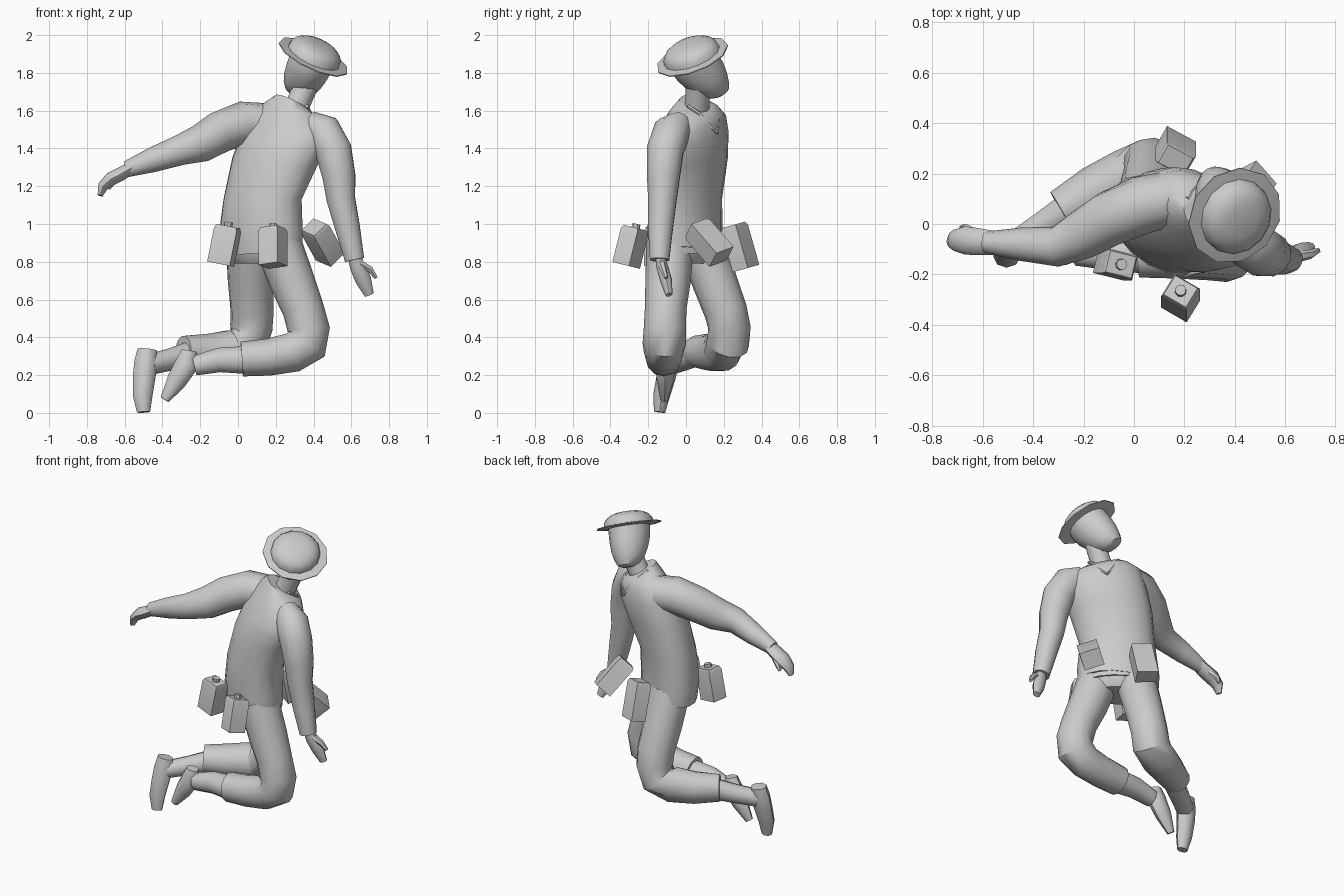
import bpy, bmesh, math
from mathutils import Vector, Matrix

grey = bpy.data.materials.new("plain_grey")
grey.diffuse_color = (0.6, 0.6, 0.6, 1)

F = Vector((0.6, 0.8, 0))      # chest direction
R = Vector((0.8, -0.6, 0))     # towards the figure's right shoulder
Z = Vector((0, 0, 1))


def finish(name, bm, angle=40):
    bmesh.ops.recalc_face_normals(bm, faces=bm.faces)
    me = bpy.data.meshes.new(name)
    bm.to_mesh(me)
    bm.free()
    me.materials.append(grey)
    ob = bpy.data.objects.new(name, me)
    bpy.context.collection.objects.link(ob)
    bpy.ops.object.select_all(action='DESELECT')
    bpy.context.view_layer.objects.active = ob
    ob.select_set(True)
    bpy.ops.object.shade_smooth_by_angle(angle=math.radians(angle))
    return ob


def loft(name, rings, n=14, angle=40):
    """rings: (centre, u, v) ellipses joined into a closed skin"""
    bm = bmesh.new()
    rows = []
    for c, u, v in rings:
        rows.append([bm.verts.new(c + u * math.cos(t) + v * math.sin(t))
                     for t in (2 * math.pi * i / n for i in range(n))])
    for a, b in zip(rows, rows[1:]):
        for i in range(n):
            j = (i + 1) % n
            bm.faces.new((a[i], a[j], b[j], b[i]))
    bm.faces.new(rows[0][::-1])
    bm.faces.new(rows[-1])
    return finish(name, bm, angle)


def limb(name, pts, n=12, wide=1.0, ref=(0, 1, 0), angle=45):
    """pts: (x, y, z, radius) along the limb; wide stretches along ref"""
    p = [Vector(q[:3]) for q in pts]
    rings = []
    for i, q in enumerate(pts):
        t = (p[min(i + 1, len(p) - 1)] - p[max(i - 1, 0)]).normalized()
        r = Vector(ref)
        u = (r - t * r.dot(t)).normalized()
        rings.append((p[i], u * q[3] * wide, t.cross(u) * q[3]))
    return loft(name, rings, n, angle)


# shirt: (x, y, z, half width, half depth, sideways slope, forward slope)
shirt = [(.125, 0, .855, .245, .16, .08, .1), (.12, -.005, .95, .25, .167, .05, 0),
         (.13, 0, 1.13, .23, .165, 0, 0), (.195, .015, 1.33, .25, .178, -.1, 0),
         (.247, .022, 1.45, .25, .172, -.2, 0), (.275, .027, 1.53, .24, .145, -.25, 0),
         (.295, .042, 1.6, .165, .112, -.25, -.25), (.288, .05, 1.638, .095, .082, -.25, -.5)]
loft("shirt", [(Vector((x, y, z)), (R + Z * s) * a, (F + Z * f) * b)
               for x, y, z, a, b, s, f in shirt], 18)
limb("v_collar", [(.21, .1, 1.66, .01), (.245, .145, 1.62, .01), (.3, .168, 1.555, .01),
                  (.348, .163, 1.485, .01), (.38, .115, 1.53, .01), (.385, .07, 1.585, .01),
                  (.365, .01, 1.625, .01)], 6, ref=(.6, .8, .1))

# trousers
loft("trouser_seat", [(Vector((.125, 0, z)), R * a, F * b) for z, a, b in
                      ((.93, .235, .15), (.85, .235, .15), (.79, .16, .11))], 16)
limb("left_trouser_leg", [(.06, .08, .9, .125), (.065, .15, .7, .12), (.075, .21, .54, .115),
                          (.07, .23, .45, .113), (.05, .222, .37, .115), (-.03, .19, .33, .112),
                          (-.16, .13, .32, .1), (-.29, .055, .325, .085)], ref=(.6, .75, .3))
limb("right_trouser_leg", [(.21, -.085, .9, .125), (.285, -.095, .7, .12), (.345, -.108, .55, .11),
                           (.375, -.112, .44, .112), (.365, -.115, .365, .115), (.29, -.118, .32, .105),
                           (.16, -.118, .295, .098), (.02, -.12, .285, .092)])

# lower legs and shoes
limb("left_shin", [(-.2, .1, .33, .07), (-.35, .0, .285, .06), (-.47, -.08, .255, .055)],
     10, ref=(0, 0, 1))
limb("left_shoe", [(-.48, -.08, .335, .052), (-.487, -.09, .27, .062), (-.497, -.105, .19, .06),
                   (-.505, -.13, .09, .052), (-.5, -.14, .004, .035)], 8, wide=.85)
limb("right_shin", [(.08, -.12, .28, .08), (-.1, -.115, .28, .068), (-.23, -.11, .25, .055)], 10)
limb("right_shoe", [(-.258, -.11, .33, .04), (-.27, -.11, .26, .062), (-.325, -.11, .17, .053),
                    (-.388, -.115, .07, .025)], 8, wide=.85)

# sleeves
limb("left_sleeve", [(.14, .1, 1.53, .11), (.03, .075, 1.535, .115), (-.1, .02, 1.485, .11),
                     (-.2, -.04, 1.425, .1), (-.31, -.09, 1.39, .08), (-.45, -.08, 1.34, .066),
                     (-.59, -.073, 1.29, .043)])
limb("right_sleeve", [(.38, -.03, 1.53, .07), (.45, -.075, 1.49, .1), (.505, -.11, 1.39, .1),
                      (.535, -.12, 1.25, .09), (.545, -.125, 1.13, .078), (.58, -.135, .98, .068),
                      (.617, -.14, .81, .053)], ref=(.3, 1, 0))

# hands
limb("left_hand", [(-.56, -.075, 1.3, .032), (-.62, -.07, 1.265, .036), (-.67, -.065, 1.24, .037),
                   (-.715, -.065, 1.2, .028), (-.73, -.07, 1.15, .014)], 8, wide=1.5)
limb("left_thumb", [(-.63, -.04, 1.25, .022), (-.67, -.015, 1.215, .017), (-.685, -.015, 1.185, .01)], 6)
limb("right_hand", [(.61, -.14, .84, .032), (.635, -.125, .77, .042), (.665, -.105, .7, .042),
                    (.695, -.09, .625, .025)], 8, wide=.75)
limb("right_thumb", [(.645, -.13, .79, .024), (.7, -.12, .76, .018), (.73, -.105, .715, .011)], 6)

# head, neck and hat share the tilted head axes
N = Vector((.40, -.325, .857)).normalized()
face = Vector((.1, .9, .29))
face = (face - N * face.dot(N)).normalized()
side = face.cross(N)
hat = Vector((.40, .033, 1.885))
head = [(.03, 0, .13, .12), (-.03, .0, .135, .122), (-.09, .01, .133, .117),
        (-.15, .025, .118, .107), (-.2, .038, .098, .09), (-.24, .055, .068, .064),
        (-.255, .06, .035, .035)]
loft("head", [(hat + N * h + face * f, face * a, side * b) for h, f, a, b in head])
limb("neck", [(.275, .05, 1.56, .072), (.32, .06, 1.64, .064), (.365, .065, 1.75, .066)])
loft("hat_brim", [(hat + N * h, face * r, side * r) for h, r in
                  ((-.008, .14), (-.004, .2), (.002, .2), (.008, .14))], 11, 30)
loft("hat_crown", [(hat + N * h, face * r * 1.04, side * r) for h, r in
                   ((0, .15), (.03, .146), (.055, .128), (.072, .1), (.082, .065))], 14, 50)


# water bottles on the belt: box with chamfered top, optional round cap
def bottle(name, centre, up, out, size, cap):
    w, d, h = size
    z = Vector(up).normalized()
    y = Vector(out)
    y = (y - z * y.dot(z)).normalized()
    x = y.cross(z)
    m = Matrix((x, y, z)).transposed().to_4x4()
    m.translation = Vector(centre)
    bm = bmesh.new()
    rows = [[bm.verts.new((sx * w * k / 2, sy * d * k / 2, zz)) for sx, sy in
             ((-1, -1), (1, -1), (1, 1), (-1, 1))]
            for zz, k in ((-h / 2, 1), (h / 2 - .02, 1), (h / 2, .86))]
    for a, b in zip(rows, rows[1:]):
        for i in range(4):
            bm.faces.new((a[i], a[(i + 1) % 4], b[(i + 1) % 4], b[i]))
    bm.faces.new(rows[0][::-1])
    bm.faces.new(rows[-1])
    if cap:
        bmesh.ops.create_cone(bm, cap_ends=True, segments=8, radius1=.024, radius2=.022, depth=.04,
                              matrix=Matrix.Translation((0, 0, h / 2 + .002)))
    bm.transform(m)
    finish(name, bm, 25)


bottle("back_left_bottle", (-.072, -.16, .888), (.04, 0, .2), (-.24, -.97, 0), (.125, .1, .205), True)
bottle("back_right_bottle", (.185, -.292, .88), (0, .05, .2), (-.5, -.86, 0), (.118, .105, .205), True)
bottle("front_right_pouch", (.445, .12, .905), (-.1, -.155, .18), (.75, .66, 0), (.125, .11, .225), False)
bottle("front_left_pouch", (.165, .285, .88), (0, -.068, .24), (.47, .88, 0), (.13, .095, .24), False)

# belt peeking out below the front of the shirt
loft("belt", [(Vector((.125, 0, z)), R * .24, F * .157) for z in (.845, .875)], 18)
